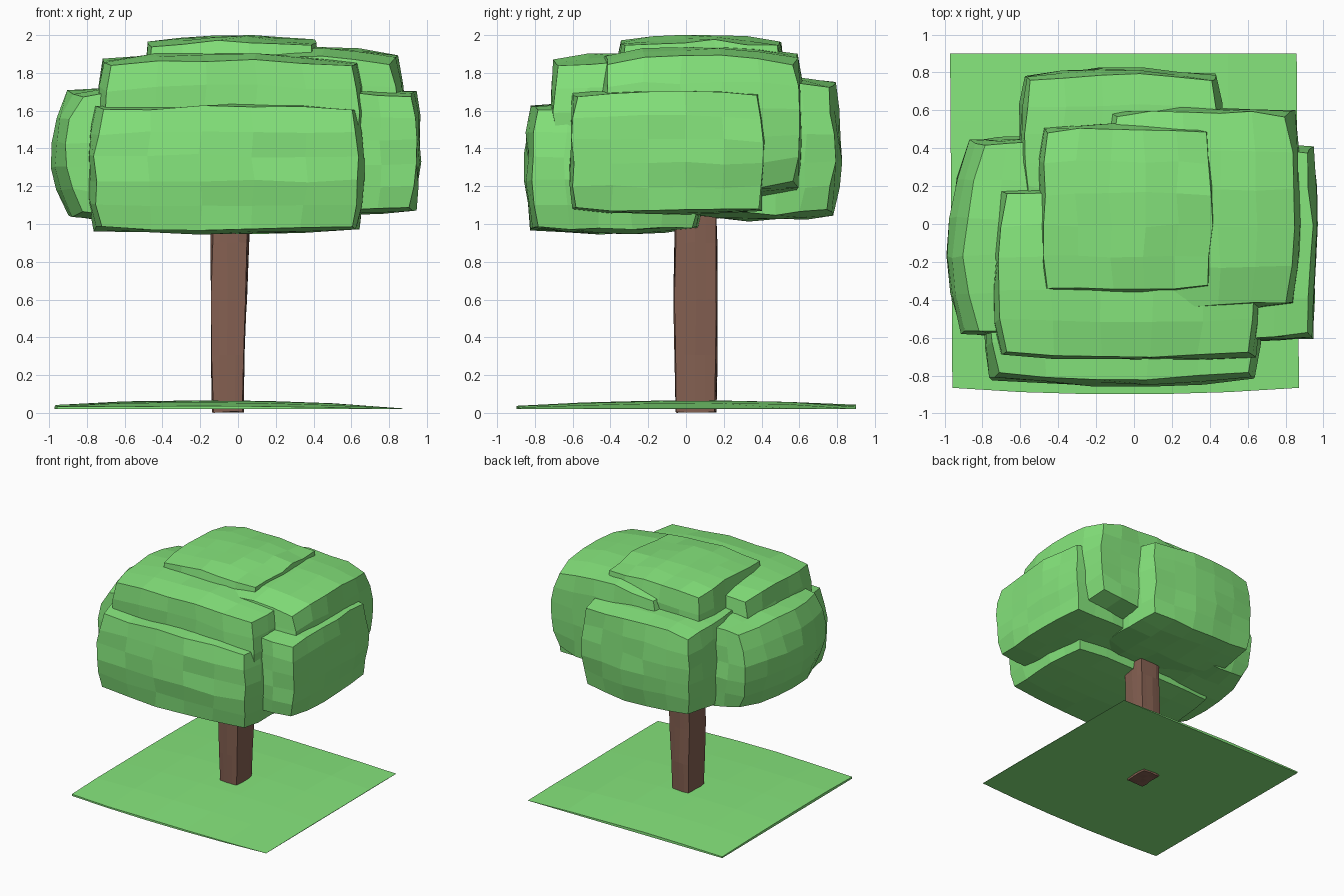
import bpy
import bmesh
import random
from mathutils import Vector

random.seed(4)
cube = bpy.data.objects.get("Cube")
if cube:
    bpy.data.objects.remove(cube, do_unlink=True)


def material(name, colour):
    mat = bpy.data.materials.new(name)
    mat.use_nodes = True
    mat.diffuse_color = (*colour, 1)
    bsdf = mat.node_tree.nodes["Principled BSDF"]
    bsdf.inputs["Base Color"].default_value = (*colour, 1)
    bsdf.inputs["Roughness"].default_value = 0.9
    return mat


green = material("leaf green", (0.235, 0.78, 0.2))
brown = material("bark brown", (0.235, 0.118, 0.084))


def finish(bm, name, mat):
    mesh = bpy.data.meshes.new(name)
    bm.to_mesh(mesh)
    bm.free()
    mesh.materials.append(mat)
    obj = bpy.data.objects.new(name, mesh)
    bpy.context.collection.objects.link(obj)
    return obj


def bulged_box(name, mat, low, high, bulge, jitter, cuts=4):
    """Box between two corners whose sides swell outwards, roughened a little."""
    low, high = Vector(low), Vector(high)
    centre, half = (low + high) / 2, (high - low) / 2
    bm = bmesh.new()
    bmesh.ops.create_cube(bm, size=2)
    bmesh.ops.subdivide_edges(bm, edges=bm.edges[:], cuts=cuts, use_grid_fill=True)
    for v in bm.verts:
        u = v.co.copy()
        for i in range(3):
            a, b = u[(i + 1) % 3], u[(i + 2) % 3]
            reach = half[i] - bulge[i] * (a * a + b * b) / 2
            v.co[i] = centre[i] + u[i] * reach + random.uniform(-jitter, jitter)
    return finish(bm, name, mat)


# Leaf clumps: overlapping swollen boxes
clumps = {
    "top_leaves": ((-0.51, -0.38, 1.20), (0.44, 0.53, 2.00), (0.06, 0.05, 0.06)),
    "front_lower_leaves": ((-0.80, -0.85, 0.95), (0.68, 0.10, 1.64), (0.08, 0.06, 0.04)),
    "front_upper_leaves": ((-0.75, -0.72, 1.15), (0.67, 0.20, 1.91), (0.07, 0.05, 0.08)),
    "back_left_upper_leaves": ((-0.18, -0.46, 1.13), (0.89, 0.62, 1.94), (0.09, 0.05, 0.09)),
    "left_leaves": ((-0.02, -0.62, 1.055), (0.97, 0.42, 1.71), (0.06, 0.04, 0.03)),
    "back_leaves": ((-0.61, -0.02, 1.02), (0.47, 0.82, 1.78), (0.06, 0.07, 0.06)),
    "right_leaves": ((-0.98, -0.60, 1.02), (-0.03, 0.46, 1.72), (0.18, 0.04, 0.04)),
}
for name, (low, high, bulge) in clumps.items():
    clump = bulged_box(name, green, low, high, bulge, 0.011)
    if name == "right_leaves":  # this clump is turned slightly
        for v in clump.data.vertices:
            v.co.x += 0.05 * v.co.y

# Trunk: a square post that widens towards the model's left higher up
trunk = bulged_box("trunk", brown, (-0.145, -0.065, 0.005), (0.035, 0.165, 1.2),
                   (0.012, 0.012, 0.0), 0.005, cuts=3)
for v in trunk.data.vertices:
    if v.co.x > -0.05:
        v.co.x += 0.04 * max(0, v.co.z - 0.3)

# Ground: a thin slab with a flat underside and a gently uneven top
bm = bmesh.new()
bmesh.ops.create_cube(bm, size=2)
level = [e for e in bm.edges if e.verts[0].co.z == e.verts[1].co.z]
bmesh.ops.subdivide_edges(bm, edges=level, cuts=4, use_grid_fill=True)
for v in bm.verts:
    u, w, top = v.co
    front = min(0, w)
    v.co.x = -0.05 + (0.915 - 0.006 * u * w) * u
    v.co.y = 0.9 * w + 0.035 * front * front * u * u
    v.co.z = 0.02
    if top > 0:
        swell = (1 - u * u) * (1 - 0.7 * w * w + 0.1 * w) + 0.15 * (1 - w * w) * (1 - u)
        v.co.z += 0.005 * (1 - u) + 0.035 * swell + random.uniform(0, 0.006)
finish(bm, "ground", green)
